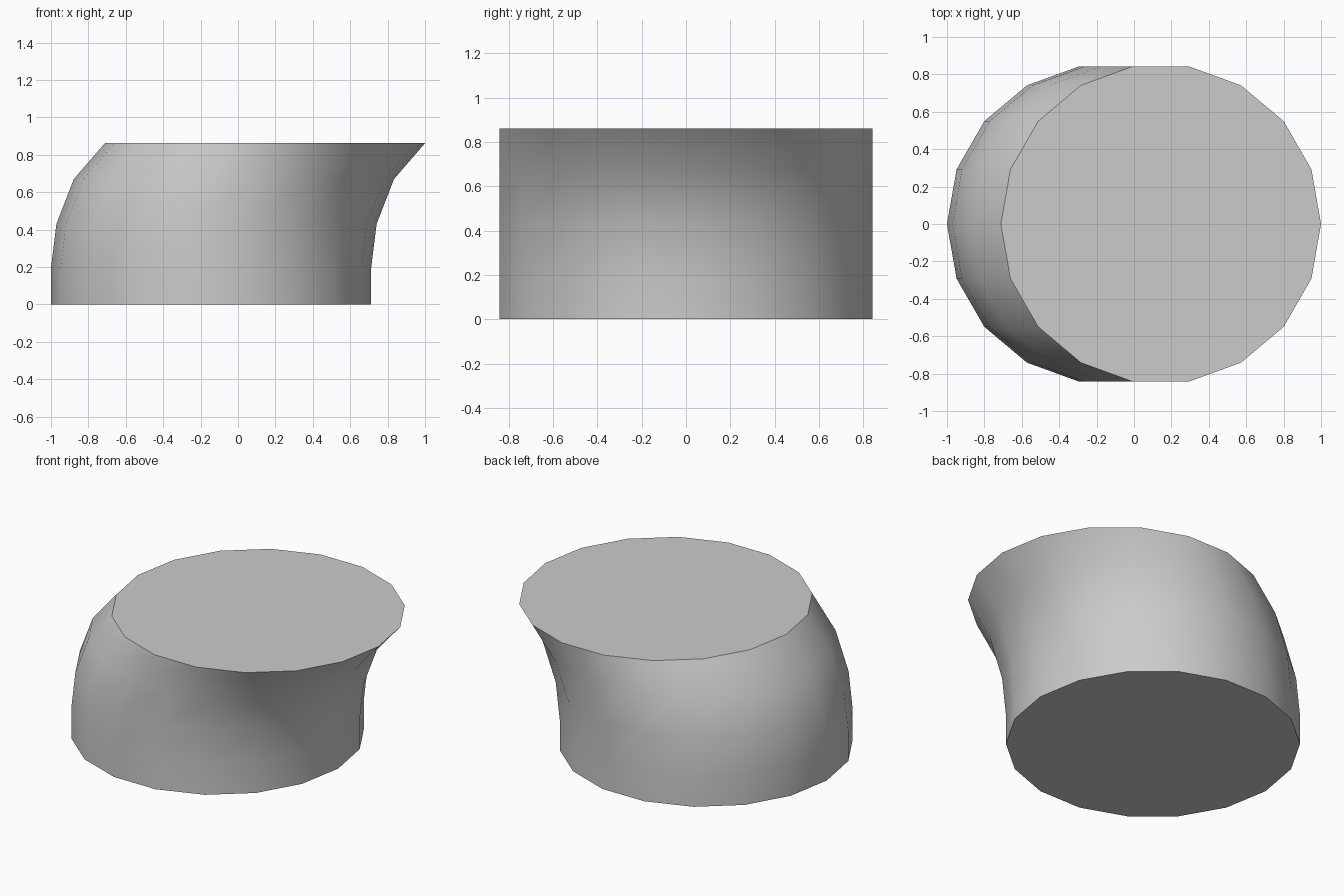
import bpy, bmesh, math

if "Cube" in bpy.data.objects:
    bpy.data.objects.remove(bpy.data.objects["Cube"])

SIDES, RADIUS = 18, 0.856
# ring centres (x, z) of the leaning column
PATH = [(-0.144, 0.0), (-0.144, 0.195), (-0.115, 0.43), (-0.022, 0.67), (0.144, 0.862)]

# leaning column: level rings swept along the curved path, capped at both ends
bm = bmesh.new()
rings = []
for cx, z in PATH:
    angles = [2 * math.pi * i / SIDES for i in range(SIDES)]
    rings.append([bm.verts.new((cx + RADIUS * math.cos(a), RADIUS * math.sin(a), z)) for a in angles])
for low, high in zip(rings, rings[1:]):
    for i in range(SIDES):
        j = (i + 1) % SIDES
        bm.faces.new((low[i], low[j], high[j], high[i]))
bm.faces.new(rings[0][::-1])
bm.faces.new(rings[-1])
bmesh.ops.recalc_face_normals(bm, faces=bm.faces[:])

mesh = bpy.data.meshes.new("curved_column")
bm.to_mesh(mesh)
bm.free()
column = bpy.data.objects.new("curved_column", mesh)
bpy.context.collection.objects.link(column)

# smooth sides, crisp cap edges
bpy.context.view_layer.objects.active = column
column.select_set(True)
bpy.ops.object.shade_smooth_by_angle(angle=math.radians(35))
